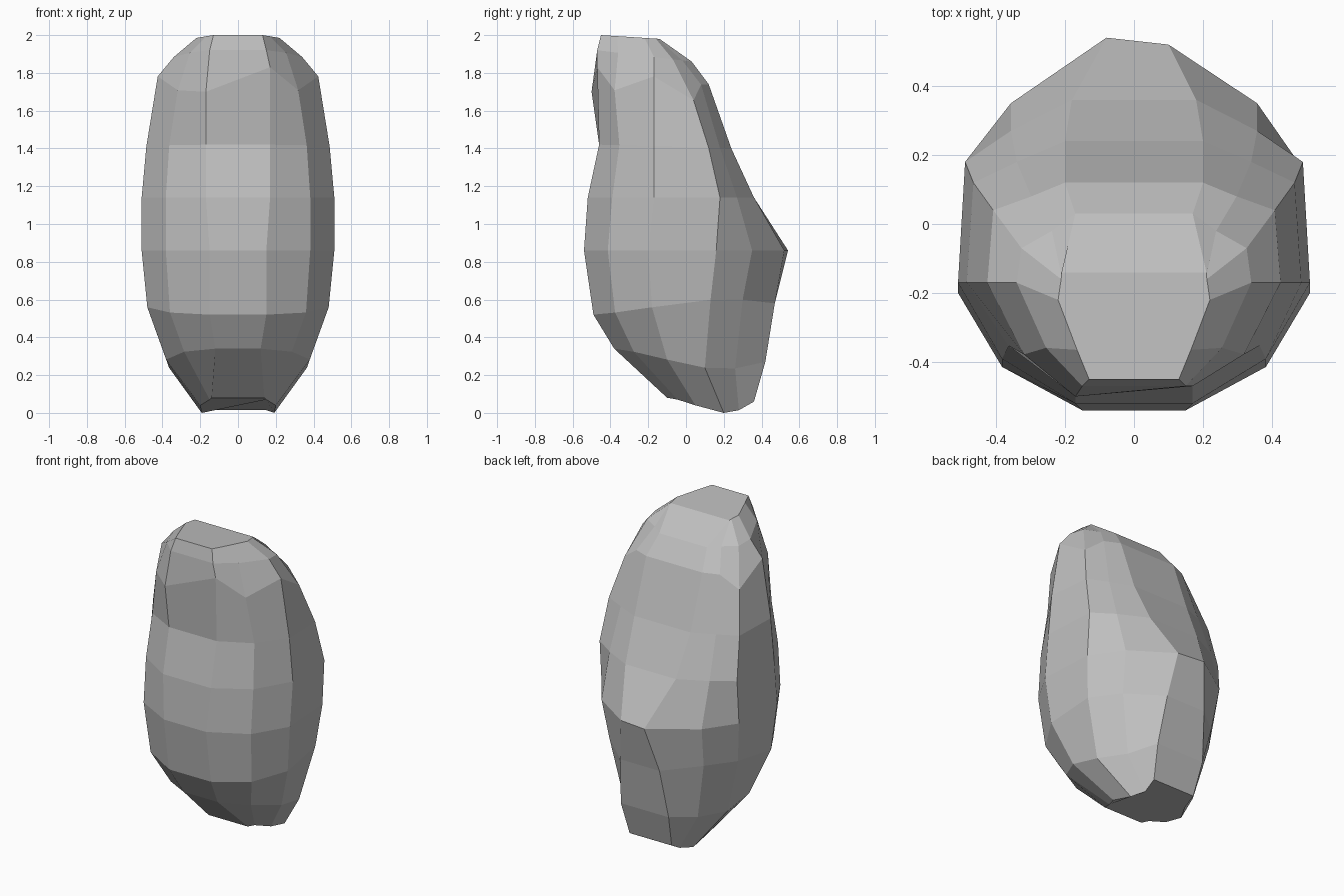
import bpy
import bmesh
import math

cube = bpy.data.objects.get("Cube")
if cube:
    bpy.data.objects.remove(cube, do_unlink=True)

# Plain grey stone material
stone = bpy.data.materials.new("stone grey")
stone.use_nodes = True
grey = (0.52, 0.52, 0.52, 1)
stone.diffuse_color = grey
stone.node_tree.nodes["Principled BSDF"].inputs["Base Color"].default_value = grey

# Rings from bottom to top: front z, back z, then y of the front, side front,
# side back and back, then half width, front half x, back half x, and sag
RINGS = [
    (.08, .06, -.10, .05, .20, .36, .20, .14, .15, .067),
    (.34, .27, -.38, -.10, .10, .42, .38, .12, .17, .06),
    (.52, .58, -.49, -.18, .13, .47, .48, .15, .14, -.04),
    (.86, .86, -.54, -.20, .16, .54, .51, .15, .10, 0),
    (1.14, 1.14, -.52, -.17, .18, .36, .51, .17, .18, 0),
    (1.42, 1.40, -.46, -.17, .12, .24, .485, .17, .20, 0),
    (1.70, 1.74, -.50, -.17, .04, .12, .425, .17, .20, 0),
    (1.92, 1.86, -.47, -.17, -.07, .03, .34, .15, .17, 0),
    (2.0, 1.98, -.45, -.22, -.16, -.14, .22, .13, .21, 0),
]


def ring_points(front_z, back_z, front, side_front, side_back, back,
                width, front_x, back_x, sag):
    """Twelve-sided outline, mirrored across x."""
    front_mid = front + (side_front - front) * .37
    back_mid = (side_back + back) / 2
    section = [(front_x, front), (width * .75, front_mid), (width, side_front),
               (width * .96, side_back), (max(width * .7, back_x), back_mid),
               (back_x, back)]
    half = []
    for x, y in section:
        t = (y - front) / (back - front)
        z = front_z + (back_z - front_z) * t - sag * math.sin(math.pi * t ** 1.6)
        half.append((x, y, z))
    return half + [(-x, y, z) for x, y, z in reversed(half)]


# Faceted boulder body, lofted through the rings and capped
bm = bmesh.new()
loops = [[bm.verts.new(p) for p in ring_points(*ring)] for ring in RINGS]
for lower, upper in zip(loops, loops[1:]):
    for i in range(len(lower)):
        j = (i + 1) % len(lower)
        bm.faces.new((lower[i], lower[j], upper[j], upper[i]))
bm.faces.new(loops[0])
bm.faces.new(loops[-1])

# Uneven brow: the left front corner is higher, the shoulders dip at the back
brow = loops[6]
brow[0].co.y += .03
brow[0].co.z += .13
for side_front, side_back in ((2, 3), (9, 8)):
    brow[side_front].co.z += .06
    brow[side_back].co.z -= .08

# Slight lean of the bulge at the back
loops[3][5].co.y -= .02
loops[3][6].co.x += .02

bmesh.ops.recalc_face_normals(bm, faces=bm.faces)
mesh = bpy.data.meshes.new("boulder")
bm.to_mesh(mesh)
bm.free()
mesh.materials.append(stone)
boulder = bpy.data.objects.new("boulder", mesh)
bpy.context.collection.objects.link(boulder)
